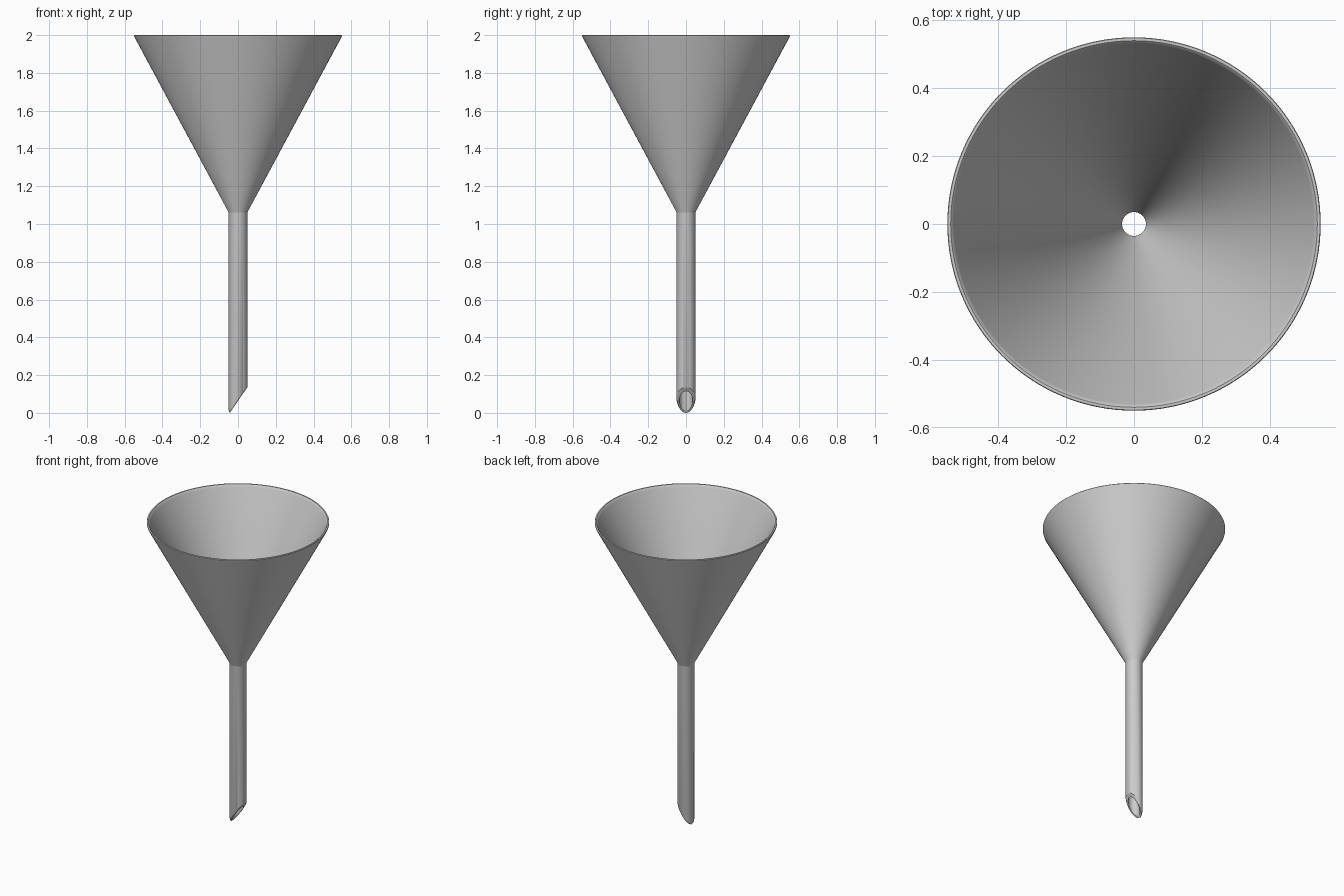
import bpy, bmesh, math

if "Cube" in bpy.data.objects:
    bpy.data.objects.remove(bpy.data.objects["Cube"])

N = 128

def plane(x):
    # slanted cut at the stem outlet
    return 1.47 * (x + 0.043)

# closed wall profile: (radius, height); height None = lies on the slanted cut
profile = [
    (0.050, "outer"), (0.0475, "mid"), (0.043, "cut"), (0.035, "cut"),
    (0.035, 1.057), (0.037, 1.068),
    (0.530, 1.985), (0.534, 1.995), (0.540, 2.0), (0.548, 2.0),
    (0.550, 1.997), (0.549, 1.991),
    (0.052, 1.066), (0.050, 1.055),
]

def height(z, r, a):
    if not isinstance(z, str):
        return z
    lift = {"outer": 0.026, "mid": 0.012, "cut": 0.0}[z]
    return max(0.0, plane(r * math.cos(a)) + lift * (1 - math.cos(a)) / 2)

# funnel: cone and stem as one lathed wall
bm = bmesh.new()
rings = []
for r, z in profile:
    ring = []
    for i in range(N):
        a = 2 * math.pi * i / N
        ring.append(bm.verts.new((r * math.cos(a), r * math.sin(a), height(z, r, a))))
    rings.append(ring)
for k in range(len(rings)):
    p, q = rings[k], rings[(k + 1) % len(rings)]
    for i in range(N):
        j = (i + 1) % N
        bm.faces.new((p[i], p[j], q[j], q[i]))
bmesh.ops.recalc_face_normals(bm, faces=bm.faces)
mesh = bpy.data.meshes.new("funnel")
bm.to_mesh(mesh)
bm.free()
obj = bpy.data.objects.new("funnel", mesh)
bpy.context.collection.objects.link(obj)
bpy.context.view_layer.objects.active = obj
obj.select_set(True)
bpy.ops.object.shade_smooth_by_angle(angle=math.radians(35))
